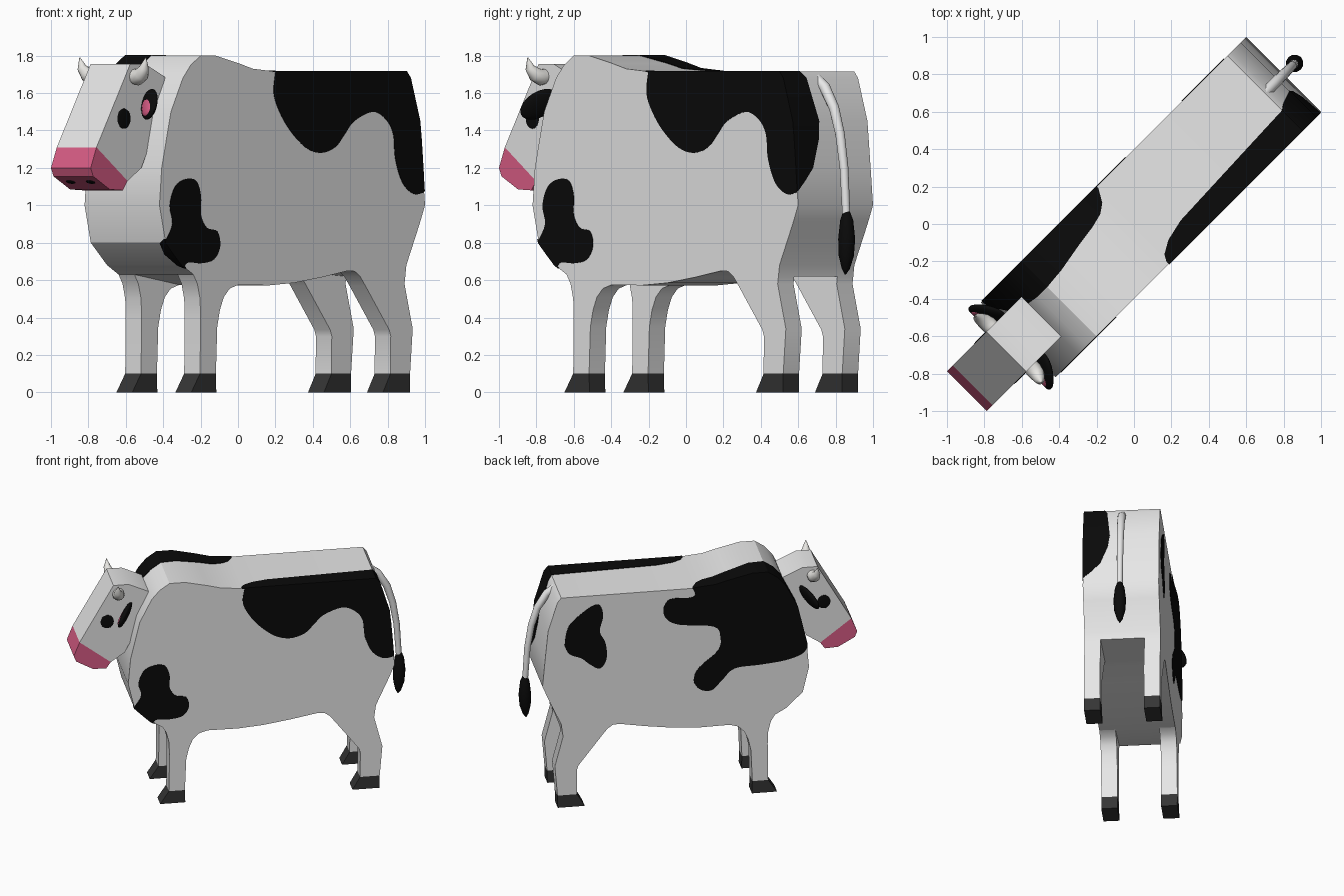
import bpy, bmesh, math
from mathutils import Vector as V

if "Cube" in bpy.data.objects:
    bpy.data.objects.remove(bpy.data.objects["Cube"])

R = math.sqrt(0.5)


def mat(name, r, g, b):
    m = bpy.data.materials.new(name)
    m.diffuse_color = (r, g, b, 1)
    m.use_nodes = True
    m.node_tree.nodes["Principled BSDF"].inputs["Base Color"].default_value = m.diffuse_color
    return m


WHITE = mat("hide white", .82, .82, .82)
BLACK = mat("patch black", .003, .003, .003)
PINK = mat("muzzle pink", .70, .11, .24)
HOOF = mat("hoof grey", .035, .035, .035)
HORN = mat("horn ivory", .80, .79, .76)


def make(name, verts, faces, material, smooth=30):
    """verts in cow space (u to the tail, v sideways, z up), turned 45 degrees into the world"""
    me = bpy.data.meshes.new(name)
    me.from_pydata([((u + v) * R, (u - v) * R, z) for u, v, z in verts], [], faces)
    bm = bmesh.new()
    bm.from_mesh(me)
    bmesh.ops.recalc_face_normals(bm, faces=bm.faces)
    bm.to_mesh(me)
    bm.free()
    me.materials.append(material)
    ob = bpy.data.objects.new(name, me)
    bpy.context.collection.objects.link(ob)
    bpy.ops.object.select_all(action='DESELECT')
    ob.select_set(True)
    bpy.context.view_layer.objects.active = ob
    bpy.ops.object.shade_smooth_by_angle(angle=math.radians(smooth))
    return ob


def loft(name, rings, material, smooth=30):
    n = len(rings[0])
    verts = [p for r in rings for p in r]
    faces = [(i * n + j, i * n + (j + 1) % n, (i + 1) * n + (j + 1) % n, (i + 1) * n + j)
             for i in range(len(rings) - 1) for j in range(n)]
    faces += [tuple(range(n)), tuple(range(len(verts) - n, len(verts)))]
    return make(name, verts, faces, material, smooth)


def prism(name, outline, v0, v1, material):
    """side outline (u, z) extruded sideways"""
    return loft(name, [[(u, v, z) for u, z in outline] for v in (v0, v1)], material)


def tube(name, path, material, n=12):
    """path points (u, v, z, radius)"""
    rings = []
    for i, p in enumerate(path):
        a, b = V(path[max(i - 1, 0)][:3]), V(path[min(i + 1, len(path) - 1)][:3])
        t = (b - a).normalized()
        x = t.cross(V((1, 0, 0)) if abs(t.x) < .8 else V((0, 1, 0))).normalized()
        y = t.cross(x)
        rings.append([V(p[:3]) + (x * math.cos(k * math.tau / n) + y * math.sin(k * math.tau / n)) * p[3]
                      for k in range(n)])
    return loft(name, rings, material, 60)


def ellipsoid(name, c, ax, ay, az, material):
    bm = bmesh.new()
    bmesh.ops.create_uvsphere(bm, u_segments=20, v_segments=12, radius=1)
    c, ax, ay, az = V(c), V(ax), V(ay), V(az)
    verts = [c + ax * p.co.x + ay * p.co.y + az * p.co.z for p in bm.verts]
    faces = [[v.index for v in f.verts] for f in bm.faces]
    bm.free()
    return make(name, verts, faces, material, 60)


def curve(pts, steps=4):
    """open smooth curve through the points"""
    p = [V(q) for q in pts]
    p = [p[0]] + p + [p[-1]]
    out = []
    for i in range(1, len(p) - 2):
        a, b, c, d = p[i - 1:i + 3]
        for k in range(steps):
            t = k / steps
            out.append(.5 * (2 * b + (c - a) * t + (2 * a - 5 * b + 4 * c - d) * t * t
                             + (3 * b - a - 3 * c + d) * t ** 3))
    return [tuple(q) for q in out] + [tuple(p[-1])]


W = .283   # body half width


def side_patch(name, pts, edge, s):
    prism(name, curve(pts) + edge, s * (W - .003), s * (W + .003), BLACK)


def wrap_patch(name, pts, s):
    """ribbon (u, z, inner v) from the body's side edge inward over its rim"""
    rings = []
    for i, (u, z, v) in enumerate(pts):
        a, b = pts[max(i - 1, 0)], pts[min(i + 1, len(pts) - 1)]
        n = V((a[1] - b[1], b[0] - a[0])).normalized() * .004
        rings.append([(u + k * n.x, s * w, z + k * n.y)
                      for k, w in ((1, W + .003), (1, v), (-1, v), (-1, W + .003))])
    loft(name, rings, BLACK)


# Body: one side outline extruded across
top = [(.99, 1.715), (0, 1.715), (-.17, 1.73), (-.28, 1.76), (-.45, 1.8), (-.566, 1.8)]
chest = [(-.64, 1.75), (-.70, 1.68), (-.79, 1.5), (-.86, 1.2), (-.877, 1.0), (-.83, .8),
         (-.707, .68), (-.62, .63)]
belly = [(-.28, .575), (-.05, .572), (.14, .585), (.35, .615), (.55, .65), (.6, .647)]
rump = [(.982, .62), (.99, .68), (1.09, .9), (1.131, 1.0), (1.113, 1.2), (1.089, 1.45), (1.018, 1.68)]
prism("body", top + chest + belly + rump, -W, W, WHITE)

# Legs and hooves
front_leg = [(-.62, .63), (-.59, .58), (-.57, .5), (-.566, .4), (-.57, .1), (-.45, .1),
             (-.44, .35), (-.42, .44), (-.39, .51), (-.345, .555), (-.28, .575)]
hind_leg = [(.6, .647), (.64, .62), (.68, .57), (.86, .335), (.872, .3), (.87, .1), (1.018, .1),
            (1.038, .34), (.976, .58), (.982, .62)]
front_hoof = [(-.57, .1), (-.636, 0), (-.447, 0), (-.45, .1)]
hind_hoof = [(.87, .1), (.813, 0), (1.016, 0), (1.018, .1)]
for s, side in ((1, "right"), (-1, "left")):
    for nm, outline, m in (("front_leg", front_leg, WHITE), ("hind_leg", hind_leg, WHITE),
                           ("front_hoof", front_hoof, HOOF), ("hind_hoof", hind_hoof, HOOF)):
        prism(f"{nm}_{side}", outline, s * .163, s * W, m)

# Head and muzzle
H = .15
prism("head", [(-.965, 1.755), (-.85, 1.755), (-.70, 1.685), (-.77, 1.5), (-.83, 1.3), (-.88, 1.2),
               (-.985, 1.13), (-1.22, 1.31)], -H, H, WHITE)
prism("muzzle", [(-1.22, 1.31), (-1.264, 1.2), (-1.245, 1.155), (-1.12, 1.085), (-1.02, 1.08),
                 (-.985, 1.13)], -H, H, PINK)

# Paired face parts
for s, side in ((1, "right"), (-1, "left")):
    ellipsoid(f"eye_{side}", (-1.012, s * H, 1.463), (.05, 0, 0), (0, .005, 0), (0, 0, .054), BLACK)
    ellipsoid(f"nostril_{side}", (-1.19, s * .075, 1.125), (0, .033, 0), (.015, 0, -.009),
              (.003, 0, .005), BLACK)
    ellipsoid(f"ear_{side}", (-.89, s * .22, 1.54), (-.05, s * .09, -.02), (.026, s * .012, 0),
              (.03, 0, .08), BLACK)
    ellipsoid(f"inner_ear_{side}", (-.910, s * .222, 1.53), (-.036, s * .062, -.015),
              (.016, s * .008, 0), (.02, 0, .052), PINK)
    tube(f"horn_{side}", [(-.925, s * .13, 1.69, .04), (-.93, s * .17, 1.685, .045),
                          (-.935, s * .205, 1.70, .04), (-.945, s * .235, 1.735, .026),
                          (-.947, s * .25, 1.79, .002)], HORN)

# Tail and tuft
tube("tail", [(.97, 0, 1.69, .028), (1.05, 0, 1.63, .03), (1.12, 0, 1.52, .028), (1.165, 0, 1.38, .026),
              (1.195, 0, 1.2, .024), (1.213, 0, .93, .022)], WHITE)
tube("tail_tuft", [(1.213, 0, .97, .018), (1.215, 0, .92, .036), (1.215, 0, .82, .047),
                   (1.212, 0, .73, .042), (1.208, 0, .66, .022), (1.205, 0, .63, .003)], BLACK)

# Rear right patch, over the back and rump
side_patch("rear_patch", [(0, 1.715), (-.014, 1.6), (.03, 1.5), (.11, 1.4), (.226, 1.31), (.34, 1.28),
                          (.45, 1.31), (.523, 1.38), (.594, 1.45), (.735, 1.5), (.834, 1.46),
                          (.89, 1.38), (.905, 1.25), (.96, 1.12), (1.046, 1.06), (1.123, 1.07)],
           [(1.113, 1.2), (1.089, 1.45), (1.018, 1.68), (.99, 1.715)], 1)
wrap_patch("rear_patch_wrap", [(-.02, 1.717, .265), (0, 1.715, .23), (.07, 1.715, .19), (.19, 1.715, .163),
                               (.5, 1.715, .15), (.99, 1.715, .13), (1.018, 1.68, .11),
                               (1.089, 1.45, .085), (1.1, 1.35, .1), (1.113, 1.2, .155),
                               (1.118, 1.13, .22), (1.123, 1.075, .28)], 1)

# Front right patch, just round the chest
side_patch("brisket_patch", [(-.832, .81), (-.78, .9), (-.80, 1.0), (-.76, 1.1), (-.68, 1.14), (-.6, 1.13),
                             (-.565, 1.05), (-.565, .95), (-.52, .88), (-.44, .86), (-.42, .78),
                             (-.467, .71), (-.565, .69), (-.66, .695), (-.69, .67)],
           [(-.707, .68), (-.83, .8)], 1)
wrap_patch("brisket_patch_wrap", [(-.68, .665, .275), (-.707, .68, .25), (-.77, .74, .215),
                                  (-.83, .8, .24), (-.835, .82, .275)], 1)

# Shoulder patch on the left, over the withers
side_patch("shoulder_patch", [(0, 1.715), (-.02, 1.66), (.03, 1.64), (.17, 1.64), (.22, 1.564), (.196, 1.48),
                              (.098, 1.426), (-.16, 1.39), (-.21, 1.296), (-.19, 1.19), (-.05, 1.065),
                              (-.008, .963), (-.053, .886), (-.143, .87), (-.22, .945), (-.317, 1.035),
                              (-.505, 1.05), (-.694, 1.07), (-.82, 1.11), (-.864, 1.16)],
           [chest[3], chest[2], chest[1], chest[0]] + top[:1:-1], -1)
wrap_patch("shoulder_patch_wrap", [(0, 1.715, .27), (-.04, 1.719, .2), (-.09, 1.723, .165), (-.17, 1.73, .145),
                                   (-.28, 1.76, .13), (-.45, 1.8, .1), (-.566, 1.8, .09),
                                   (-.64, 1.75, .09), (-.70, 1.68, .1), (-.79, 1.5, .13),
                                   (-.86, 1.2, .24), (-.863, 1.16, .275)], -1)

# Flank patch on the left
flank = [(.958, 1.40), (.92, 1.50), (.777, 1.62), (.70, 1.635), (.675, 1.54), (.70, 1.42), (.656, 1.32),
         (.649, 1.19), (.70, 1.116), (.777, 1.158), (.837, 1.21), (.927, 1.25), (.965, 1.32)]
side_patch("flank_patch", flank, [], -1)
